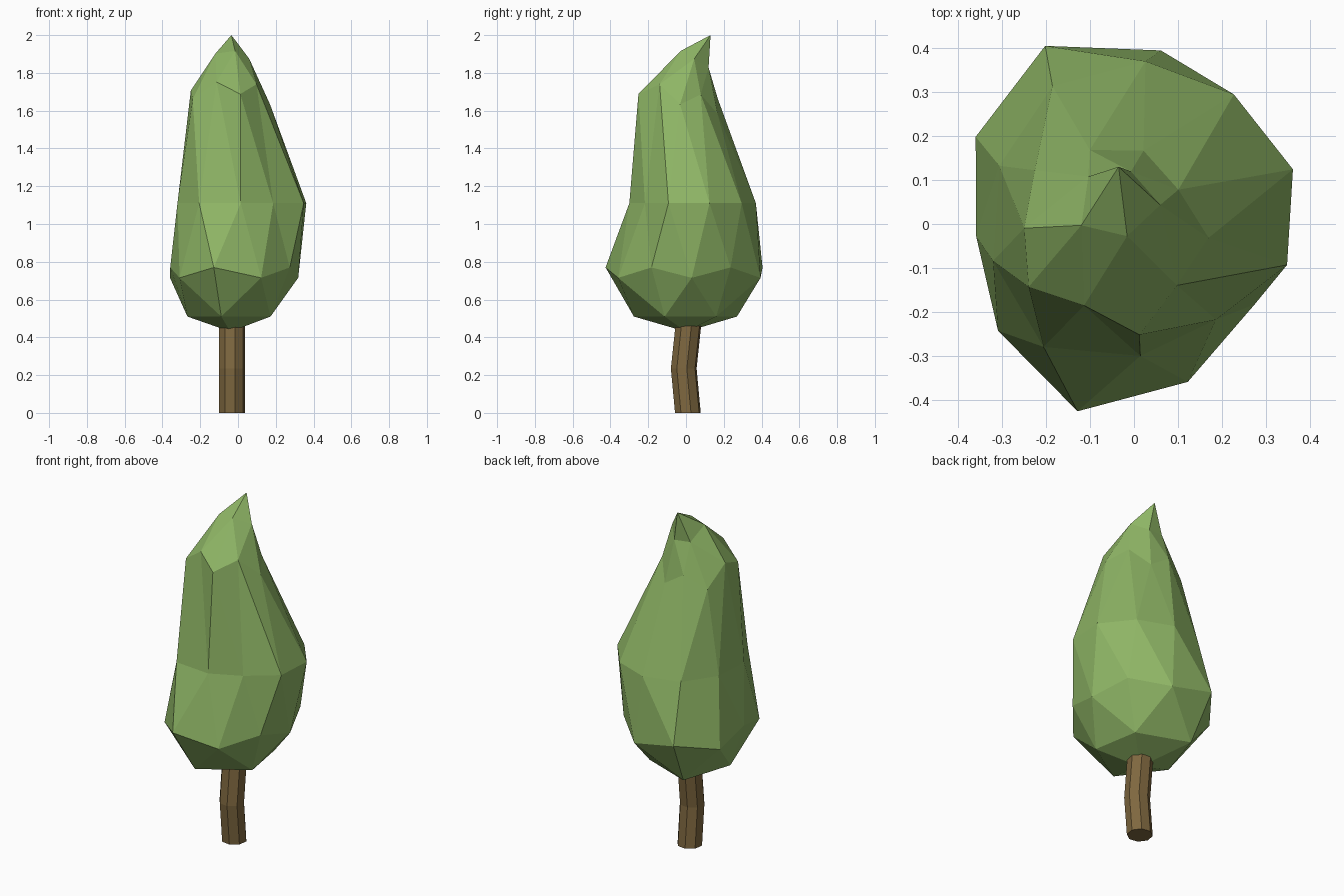
import bpy
import bmesh
from math import atan2, cos, sin, degrees, radians, pi

cube = bpy.data.objects.get("Cube")
if cube:
    bpy.data.objects.remove(cube, do_unlink=True)


def make_material(name, color):
    mat = bpy.data.materials.new(name)
    mat.use_nodes = True
    mat.diffuse_color = color
    bsdf = next(n for n in mat.node_tree.nodes if n.type == "BSDF_PRINCIPLED")
    bsdf.inputs["Base Color"].default_value = color
    return mat


def finish(bm, name, mat):
    bmesh.ops.recalc_face_normals(bm, faces=bm.faces[:])
    mesh = bpy.data.meshes.new(name)
    bm.to_mesh(mesh)
    bm.free()
    mesh.materials.append(mat)
    obj = bpy.data.objects.new(name, mesh)
    bpy.context.collection.objects.link(obj)
    return obj


leaf_green = make_material("leaf green", (0.27, 0.46, 0.13, 1))
bark_brown = make_material("bark brown", (0.21, 0.137, 0.05, 1))

# Crown cross-sections, bottom to top, for the rows of a low-poly sphere:
# sphere height, centre, start angle, radii around, height slope along y,
# extra height of every second point
rings = [
    (-0.85, (-0.04, 0.00, 0.51), -28, (0.24, 0.23, 0.30, 0.23, 0.28), 0, 0),
    (-0.49, (-0.03, 0.00, 0.77), -31,
     (0.355, 0.35, 0.36, 0.405, 0.44, 0.385, 0.33, 0.37, 0.437, 0.39), 0, -0.055),
    (0.0, (0.02, 0.02, 1.11), -19,
     (0.347, 0.357, 0.344, 0.35, 0.358, 0.345, 0.356, 0.375, 0.32, 0.29), 0, 0),
    (0.49, (-0.05, -0.02, 1.63), -3,
     (0.22, 0.18, 0.20, 0.195, 0.226, 0.20, 0.226, 0.177, 0.24, 0.19), -0.25, 0.08),
    (0.85, (-0.035, 0.05, 1.87), -4, (0.095, 0.075, 0.09, 0.10, 0.08), -0.6, 0),
]
bottom, tip = (-0.04, 0.0, 0.43), (-0.035, 0.13, 2.0)

# Crown: group the sphere into rows, then reshape each to its cross-section
bm = bmesh.new()
bmesh.ops.create_icosphere(bm, subdivisions=2, radius=1)
rows = [[v for v in bm.verts if abs(v.co.z - ring[0]) < 0.1] for ring in rings]
low_pole = min(bm.verts, key=lambda v: v.co.z)
high_pole = max(bm.verts, key=lambda v: v.co.z)
for row, (level, centre, start, radii, slope, lift) in zip(rows, rings):
    # Each row begins at the point nearest the start angle
    row.sort(key=lambda v: (degrees(atan2(v.co.y, v.co.x)) + 26 - start) % 360)
    for i, (vert, radius) in enumerate(zip(row, radii)):
        angle = radians(start + 360 * i / len(radii))
        y = radius * sin(angle)
        vert.co = (centre[0] + radius * cos(angle), centre[1] + y,
                   centre[2] + slope * y + lift * (i % 2))
low_pole.co = bottom
high_pole.co = tip
finish(bm, "tree_crown", leaf_green)

# Trunk: an eight-sided tube with a slight bend in the middle
bm = bmesh.new()
sides = 8
loops = []
for y, z in ((0.01, 0), (-0.012, 0.235), (0.012, 0.46)):
    loops.append([bm.verts.new((-0.032 + 0.07 * cos(a), y + 0.07 * sin(a), z))
                  for a in (2 * pi * (i + 0.3) / sides for i in range(sides))])
for low, high in zip(loops, loops[1:]):
    for i in range(sides):
        j = (i + 1) % sides
        bm.faces.new((low[i], low[j], high[j], high[i]))
bm.faces.new(loops[0][::-1])
bm.faces.new(loops[-1])
finish(bm, "tree_trunk", bark_brown)
